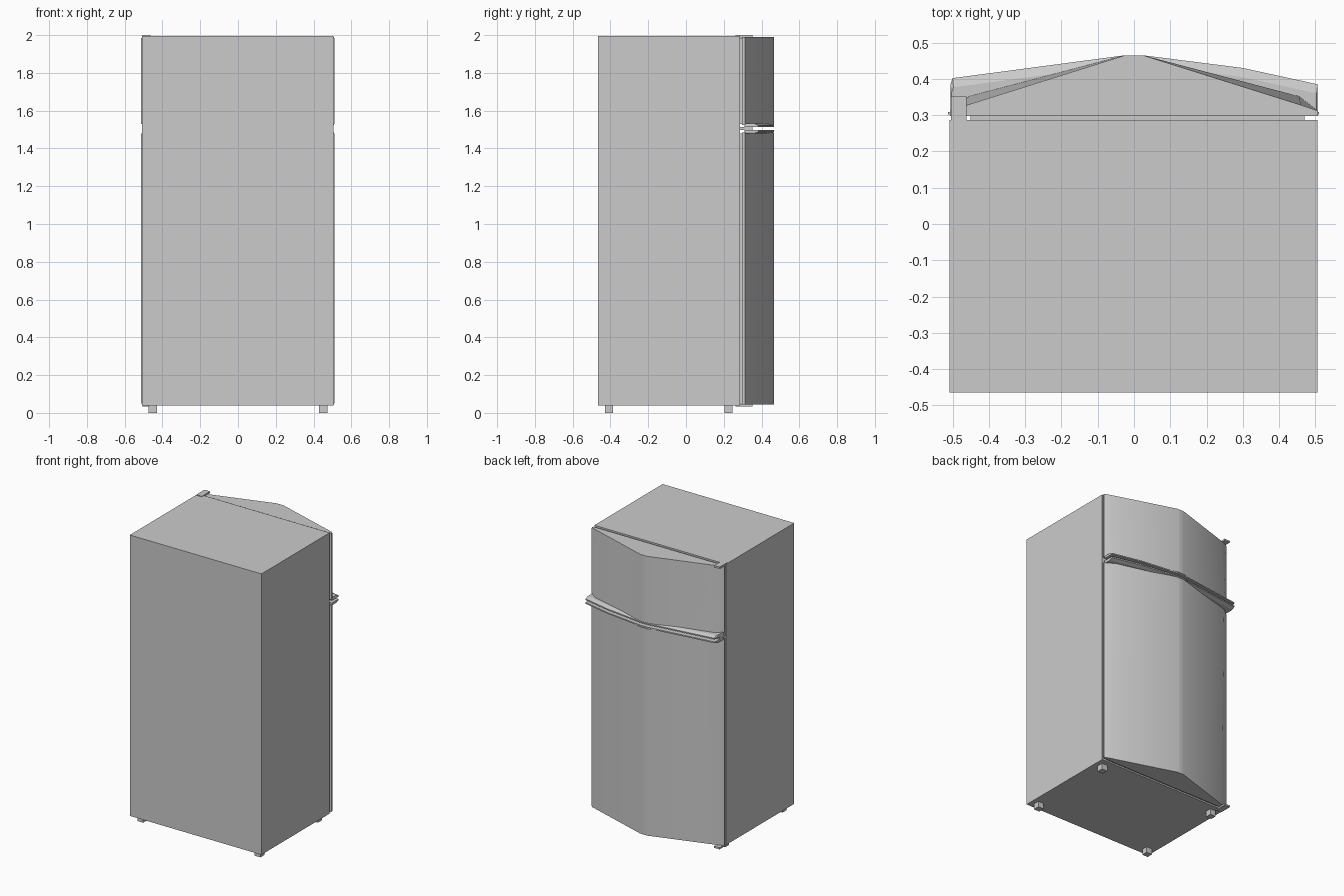
import bpy, bmesh

if "Cube" in bpy.data.objects:
    bpy.data.objects.remove(bpy.data.objects["Cube"])


def finish(name, bm, smooth=False):
    bmesh.ops.recalc_face_normals(bm, faces=bm.faces)
    me = bpy.data.meshes.new(name)
    bm.to_mesh(me)
    bm.free()
    ob = bpy.data.objects.new(name, me)
    bpy.context.collection.objects.link(ob)
    if smooth:
        bpy.ops.object.select_all(action='DESELECT')
        ob.select_set(True)
        bpy.context.view_layer.objects.active = ob
        bpy.ops.object.shade_smooth_by_angle(angle=0.5)
    return ob


def box(name, x0, x1, y0, y1, z0, z1):
    bm = bmesh.new()
    bmesh.ops.create_cube(bm, size=1)
    for v in bm.verts:
        v.co.x = x0 if v.co.x < 0 else x1
        v.co.y = y0 if v.co.y < 0 else y1
        v.co.z = z0 if v.co.z < 0 else z1
    return finish(name, bm)


def loft(name, sections, smooth=True):
    """Join (z, outline) sections with equal point counts into a closed solid."""
    bm = bmesh.new()
    rings = [[bm.verts.new((x, y, z)) for x, y in pts] for z, pts in sections]
    n = len(rings[0])
    for a, b in zip(rings, rings[1:]):
        for i in range(n):
            j = (i + 1) % n
            bm.faces.new((a[i], a[j], b[j], b[i]))
    bm.faces.new(rings[0])
    bm.faces.new(rings[-1])
    return finish(name, bm, smooth)


def bow(shoulder_x, shoulder_y):
    """Plan outline of a door: flat back, bowed front with a narrow crown."""
    right = [(0.507, 0.297), (0.507, 0.312), (shoulder_x, shoulder_y), (0.025, 0.465)]
    return right + [(-x, y) for x, y in reversed(right)]


# cabinet
box("cabinet", -0.508, 0.506, -0.465, 0.286, 0.04, 1.996)

# feet
for x in (-0.452, 0.452):
    for y in (-0.408, 0.225):
        box("foot", x - 0.022, x + 0.022, y - 0.022, y + 0.022, 0, 0.045)

# doors: wedge shaped at the far ends, fuller next to the handle gap
edge, full = bow(0.46, 0.328), bow(0.455, 0.352)
loft("freezer_door", [(1.525, full), (1.99, edge)])
loft("fridge_door", [(0.045, edge), (1.485, full)])

# seals between cabinet and doors, with thin side flanges
for name, z0, z1 in (("fridge", 0.05, 1.48), ("freezer", 1.53, 1.985)):
    box(name + "_seal", -0.45, 0.47, 0.284, 0.3, z0, z1)
    box(name + "_door_flange", -0.513, 0.51, 0.302, 0.309, z0, z1)

# handle lips facing each other across the gap
lip = [(0.506, 0.31), (0.506, 0.385), (0.3, 0.43), (0.025, 0.465),
       (-0.025, 0.465), (-0.5, 0.402), (-0.506, 0.385), (-0.506, 0.31)]
inner = [(x * 0.995, y - 0.025 if y > 0.32 else y) for x, y in lip]
loft("freezer_handle_lip", [(1.514, lip), (1.522, lip), (1.532, inner)], False)
loft("fridge_handle_lip", [(1.478, inner), (1.488, lip), (1.497, lip)], False)

# hinge plates
for name, z0, z1 in (("top_hinge", 1.988, 2.0), ("middle_hinge", 1.497, 1.514),
                     ("bottom_hinge", 0.034, 0.046)):
    box(name, -0.505, -0.462, 0.262, 0.352, z0, z1)
